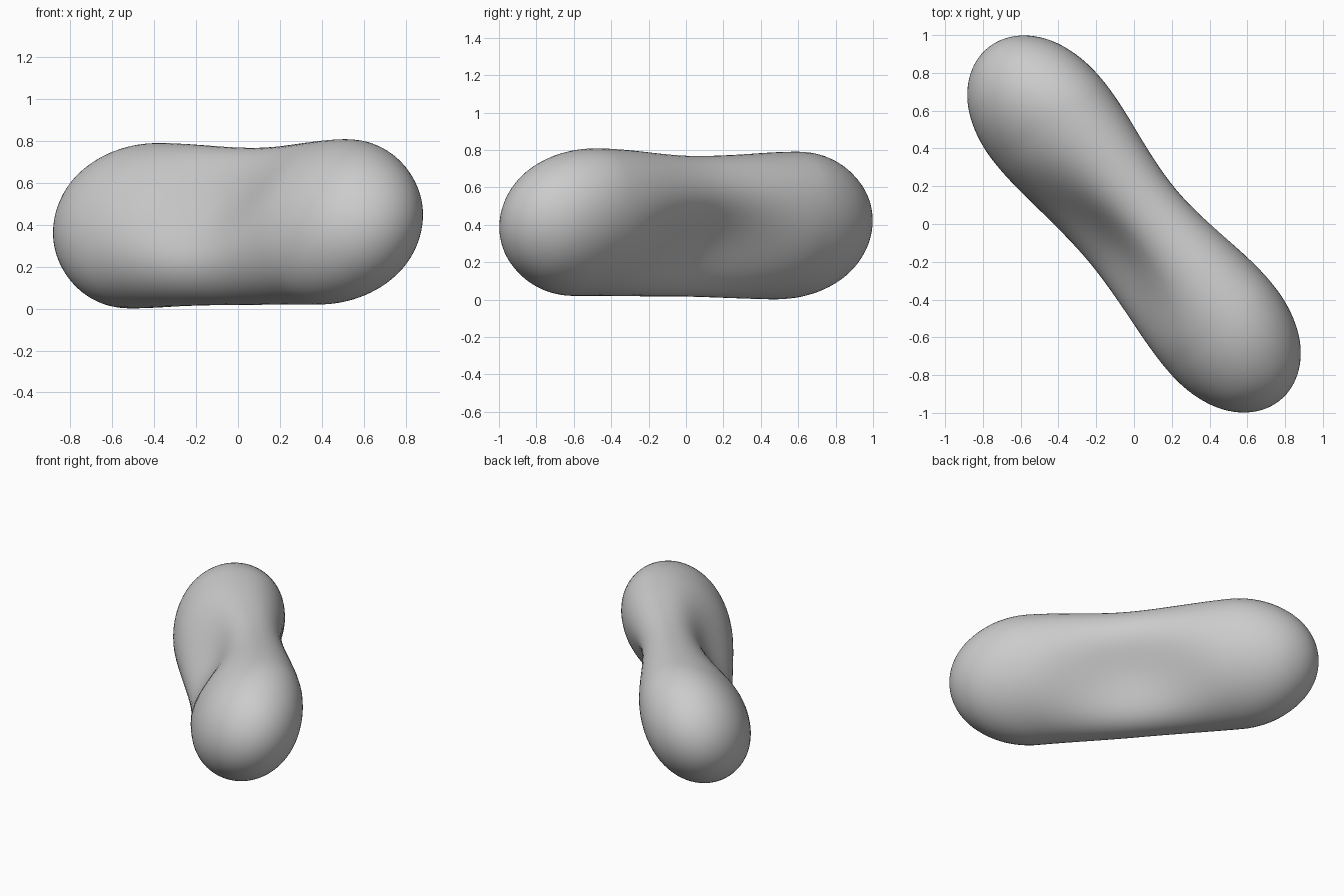
import bpy, bmesh, math
from mathutils import Vector

if "Cube" in bpy.data.objects:
    bpy.data.objects.remove(bpy.data.objects["Cube"])

# Plan directions: along the body, and across it
ANGLE = math.radians(-50.2)
ALONG = Vector((math.cos(ANGLE), math.sin(ANGLE), 0))
ACROSS = Vector((-math.sin(ANGLE), math.cos(ANGLE), 0))
LOBE, CAP = 0.70, 0.512         # lobe centre and cap length along the body
SIDES, RINGS = 64, 80


def mix(a, b, t):
    return a + (b - a) * t


def section(u):
    """Semi-axes, lean, centre offsets and side dimple of the oval at u."""
    t = min(abs(u) / LOBE, 1)
    t = t * t * (3 - 2 * t)
    over = min(max(abs(u) - LOBE, 0) / CAP, 1)
    scale = math.sqrt(1 - over ** 2.15)
    round_off = min(over * 1.5, 1)
    long_axis = mix(mix(0.408, 0.425, t), 0.403, round_off)
    short_axis = mix(mix(0.267, 0.324, t), 0.347, round_off)
    lean = math.radians(mix(mix(31, 35, t), 30, round_off))
    height = mix(0.392, 0.414 if u > 0 else 0.396, t)
    dimple = 0.34 * (1 - t)
    return long_axis * scale, short_axis * scale, lean, height, mix(-0.012, 0, t), dimple


def ring_point(u, angle):
    a, b, lean, height, shift, dimple = section(u)
    s = math.sin(angle)
    p, q = a * math.cos(angle), b * s * (1 - dimple * s ** 4)
    v = p * math.sin(lean) + q * math.cos(lean) + shift
    z = p * math.cos(lean) - q * math.sin(lean) + height
    return ALONG * u + ACROSS * v + Vector((0, 0, z))


# Two-lobed body lofted through leaning ovals, dimpled on both broad sides
bm = bmesh.new()
tip = LOBE + CAP
rings = []
for i in range(1, RINGS):
    u = -tip * math.cos(math.pi * i / RINGS)
    rings.append([bm.verts.new(ring_point(u, math.tau * k / SIDES)) for k in range(SIDES)])
for r0, r1 in zip(rings, rings[1:]):
    for k in range(SIDES):
        n = (k + 1) % SIDES
        bm.faces.new((r0[k], r0[n], r1[n], r1[k]))
# Rounded tips
for ring, u in ((rings[0], -tip), (rings[-1], tip)):
    pole = bm.verts.new(ring_point(u, 0))
    for k in range(SIDES):
        bm.faces.new((ring[k], ring[(k + 1) % SIDES], pole))
bmesh.ops.recalc_face_normals(bm, faces=bm.faces)
for f in bm.faces:
    f.smooth = True

mesh = bpy.data.meshes.new("pebble_body")
bm.to_mesh(mesh)
bm.free()
body = bpy.data.objects.new("pebble_body", mesh)
bpy.context.collection.objects.link(body)

grey = bpy.data.materials.new("light grey")
grey.diffuse_color = (0.6, 0.6, 0.6, 1)
grey.use_nodes = True
grey.node_tree.nodes["Principled BSDF"].inputs["Base Color"].default_value = grey.diffuse_color
mesh.materials.append(grey)
